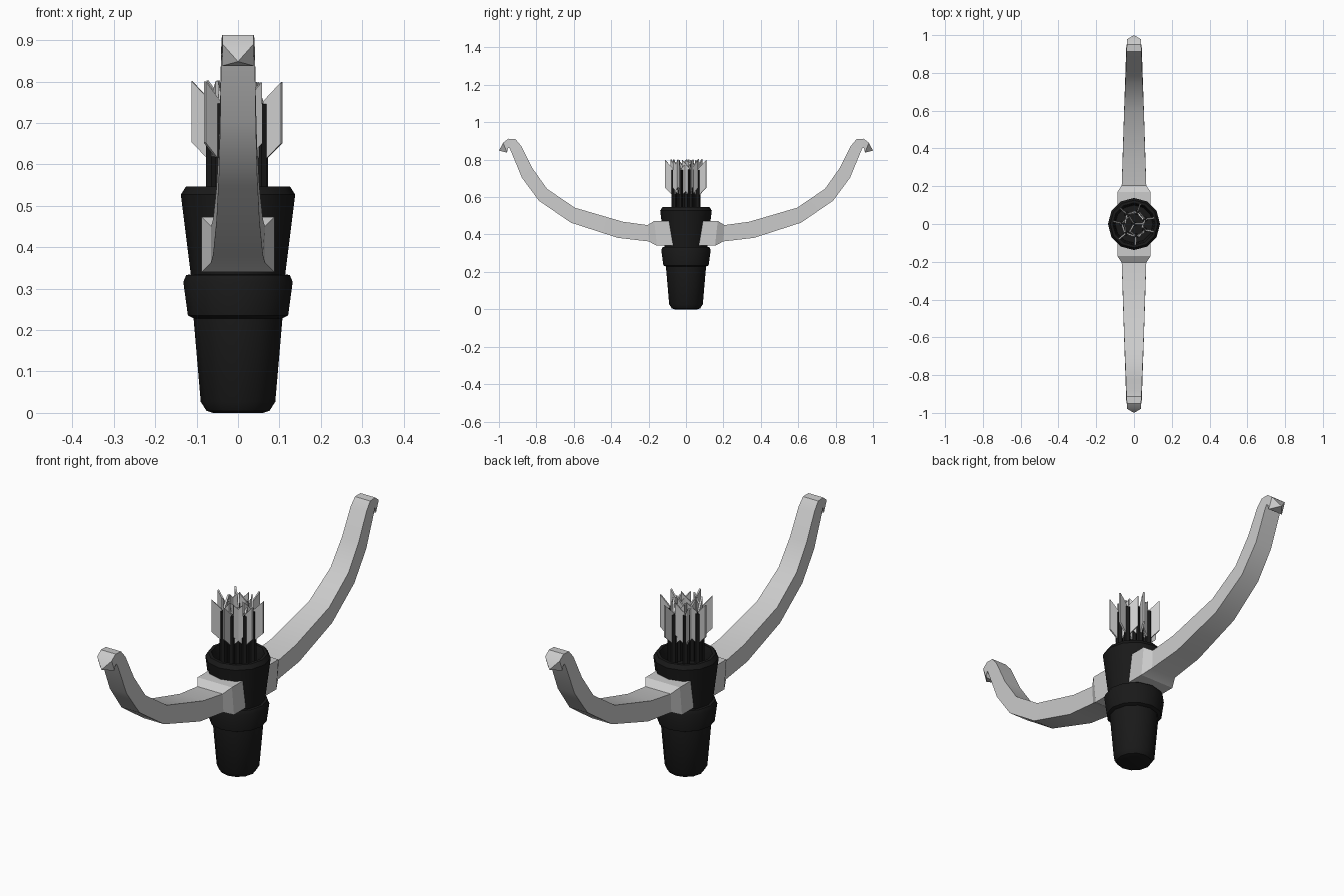
import bpy, bmesh, math, random
from mathutils import Matrix, Vector

if "Cube" in bpy.data.objects:
    bpy.data.objects.remove(bpy.data.objects["Cube"])

random.seed(4)
black = bpy.data.materials.new("black")
black.diffuse_color = (0.01, 0.01, 0.01, 1)
black.use_nodes = True
black.node_tree.nodes["Principled BSDF"].inputs["Base Color"].default_value = black.diffuse_color


def finish(name, bm, mat=None, smooth=None, mirror=False):
    bmesh.ops.recalc_face_normals(bm, faces=bm.faces)
    me = bpy.data.meshes.new(name)
    bm.to_mesh(me)
    bm.free()
    ob = bpy.data.objects.new(name, me)
    bpy.context.collection.objects.link(ob)
    if mat:
        me.materials.append(mat)
    if mirror:
        m = ob.modifiers.new("mirror", 'MIRROR')
        m.use_axis = (False, True, False)
        m.use_mirror_merge = False
    if smooth:
        bpy.ops.object.select_all(action='DESELECT')
        ob.select_set(True)
        bpy.context.view_layer.objects.active = ob
        bpy.ops.object.shade_smooth_by_angle(angle=math.radians(smooth))
    return ob


def loft(bm, rings):
    """Skin a list of equal-length point rings, capping both ends."""
    vs = [[bm.verts.new(p) for p in r] for r in rings]
    n = len(vs[0])
    for a, b in zip(vs, vs[1:]):
        for i in range(n):
            j = (i + 1) % n
            bm.faces.new((a[i], a[j], b[j], b[i]))
    bm.faces.new(vs[0])
    return bm.faces.new(vs[-1])


def lathe(name, profile, sides=12):
    bm = bmesh.new()
    loft(bm, [[(r * math.cos(i * math.tau / sides), r * math.sin(i * math.tau / sides), z)
               for i in range(sides)] for r, z in profile])
    return finish(name, bm, black, 35)


# quiver: lower cup, middle band, upper cup with recessed mouth
lathe("quiver_lower", [(.06, 0), (.076, .005), (.09, .027), (.107, .225), (.107, .30)])
lathe("quiver_band", [(.10, .225), (.121, .235), (.132, .316), (.125, .333), (.10, .336)])
lathe("quiver_upper", [(.11, .30), (.114, .335), (.138, .527), (.126, .546),
                       (.112, .546), (.105, .525), (.10, .485)])

# bow limb: (inner y, z, outer y, z, half width) stations
stations = [
    (.075, .473, .070, .340, .088), (.170, .473, .155, .340, .088),
    (.205, .450, .200, .363, .065), (.337, .468, .364, .382, .060),
    (.594, .543, .615, .463, .052), (.743, .644, .786, .580, .046),
    (.823, .757, .877, .703, .043), (.882, .874, .936, .845, .041),
    (.912, .910, .945, .865, .039), (.950, .912, .952, .860, .038),
    (.978, .890, .957, .838, .037),
]
bm = bmesh.new()
tip = loft(bm, [[(-w, iy, iz), (w, iy, iz), (w, oy, oz), (-w, oy, oz)]
                for iy, iz, oy, oz, w in stations])
# pointed tip of the hook
apex = bmesh.ops.poke(bm, faces=[tip])["verts"][0]
apex.co = (0, 1.0, .848)
finish("bow_limbs", bm, None, 25, mirror=True)

# arrows: black shafts with three grey vanes each
shafts, vanes = bmesh.new(), bmesh.new()
spots = [(0, 0)] + [(.064, math.tau * i / 7 + .4) for i in range(7)]
for r, a in spots:
    base = Vector((r * math.cos(a), r * math.sin(a), 0))
    top = random.uniform(-.006, 0)
    bmesh.ops.create_cone(shafts, cap_ends=True, segments=6, radius1=.015, radius2=.015, depth=.27,
                          matrix=Matrix.Translation(base + Vector((0, 0, .615 + top))))
    spin = a if r else .3
    spin += random.uniform(-.35, .35)
    for k in range(3):
        m = Matrix.Translation(base) @ Matrix.Rotation(spin + k * math.tau / 3, 4, 'Z')
        outline = [(.005, .62), (.014, .62), (.049, .655), (.049, .803), (.005, .757)]
        loft(vanes, [[m @ Vector((x, y, z + top)) for x, z in outline] for y in (-.004, .004)])
finish("arrow_shafts", shafts, black)
finish("arrow_fletching", vanes)
